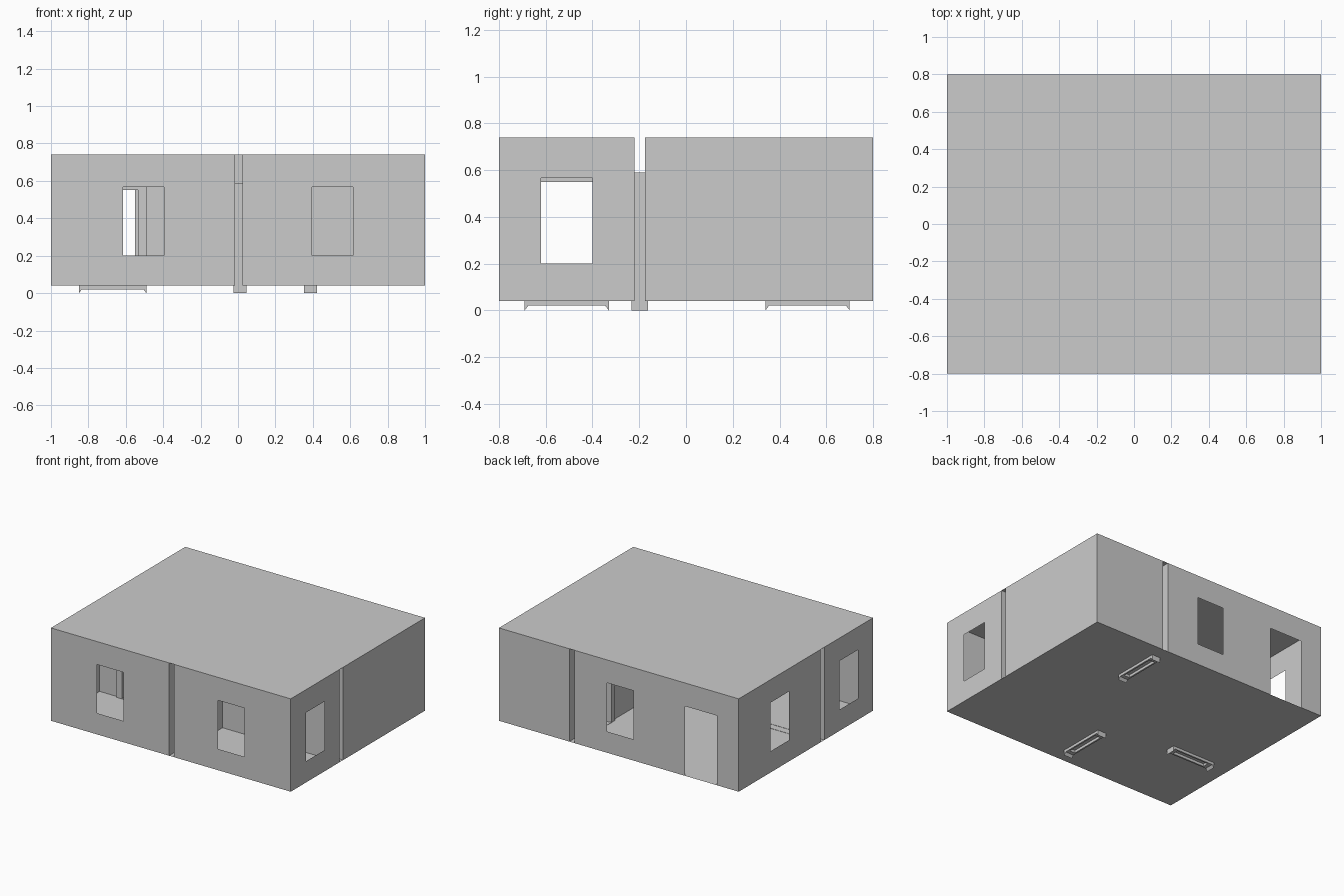
import bpy, bmesh

if "Cube" in bpy.data.objects:
    bpy.data.objects.remove(bpy.data.objects["Cube"])

Z0, Z1 = 0.04, 0.74          # floor and ceiling heights


def finish(name, bm):
    bmesh.ops.remove_doubles(bm, verts=bm.verts, dist=1e-5)
    me = bpy.data.meshes.new(name)
    bm.to_mesh(me)
    bm.free()
    ob = bpy.data.objects.new(name, me)
    bpy.context.collection.objects.link(ob)
    return ob


def point(axis, at, u, z):
    # axis is the direction in which the wall runs
    return (u, at, z) if axis == 'x' else (at, u, z)


def wall(bm, axis, at, a, b, holes, flip):
    # thin wall sheet, split at the openings, leaving the openings empty
    us = sorted({a, b, *[v for h in holes for v in h[:2]]})
    zs = sorted({Z0, Z1, *[v for h in holes for v in h[2:]]})
    for u0, u1 in zip(us, us[1:]):
        for z0, z1 in zip(zs, zs[1:]):
            um, zm = (u0 + u1) / 2, (z0 + z1) / 2
            if any(h[0] < um < h[1] and h[2] < zm < h[3] for h in holes):
                continue
            pts = [(u0, z0), (u1, z0), (u1, z1), (u0, z1)]
            vs = [bm.verts.new(point(axis, at, *p)) for p in pts]
            bm.faces.new(vs[::-1] if flip else vs)


def window(c):
    return (c - 0.11, c + 0.11, 0.20, 0.567)


def door(c, half=0.14, top=0.56):
    return (c - half, c + half, Z0, top)


def room(name, x0, x1, y0, y1, front=(), back=(), left=(), right=()):
    bm = bmesh.new()
    wall(bm, 'x', y0, x0, x1, front, False)
    wall(bm, 'x', y1, x0, x1, back, True)
    wall(bm, 'y', x0, y0, y1, left, True)
    wall(bm, 'y', x1, y0, y1, right, False)
    finish(name, bm)


def sheet(name, z, flip):
    bm = bmesh.new()
    vs = [bm.verts.new((x, y, z)) for x, y in ((-1, -.8), (1, -.8), (1, .8), (-1, .8))]
    bm.faces.new(vs[::-1] if flip else vs)
    finish(name, bm)


def prism(bm, axis, outline, v0, v1):
    # outline in (along, height), extruded across the wall gap
    vs = [bm.verts.new(point(axis, v0, *p)) for p in outline]
    f = bm.faces.new(vs)
    r = bmesh.ops.extrude_face_region(bm, geom=[f])
    d = v1 - v0
    bmesh.ops.translate(bm, vec=(0, d, 0) if axis == 'x' else (d, 0, 0),
                        verts=[g for g in r['geom'] if isinstance(g, bmesh.types.BMVert)])


def door_frame(name, axis, c, at):
    bm = bmesh.new()
    half = [(0.18, 0.59), (0.18, 0), (0.165, 0.02), (0.135, 0.02), (0.135, 0.55)]
    outline = [(c + u, z) for u, z in half] + [(c - u, z) for u, z in half[::-1]]
    prism(bm, axis, outline, at - 0.035, at + 0.035)
    # threshold rails under the floor
    rail = [(c - .165, .02), (c + .165, .02), (c + .165, .042), (c - .165, .042)]
    for v in (-0.035, 0.023):
        prism(bm, axis, rail, at + v, at + v + 0.012)
    bmesh.ops.recalc_face_normals(bm, faces=bm.faces)
    finish(name, bm)


# floor and roof sheets
sheet("floor", Z0, True)
sheet("roof", Z1, False)

# four rooms separated by narrow wall gaps
XA, XB = -0.015, 0.025       # gap between the front rooms
XC, XD = 0.368, 0.413        # gap between the back rooms
YF, YB = -0.22, -0.175       # gap between front and back rooms
room("front_left_room", -1, XA, -.8, YF, front=[window(-.505)], left=[window(-.51)],
     back=[door(-.67)], right=[door(-.51)])
room("front_right_room", XB, 1, -.8, YF, front=[window(.505)], right=[window(-.51)],
     left=[door(-.51)])
room("back_left_room", -1, XC, YB, .8, front=[door(-.67)], left=[window(.31)],
     right=[door(.52)], back=[window(-.012), door(-.685, .135, .565)])
room("back_right_room", XD, 1, YB, .8, left=[door(.52)])

# door frames spanning the gaps
door_frame("front_to_back_door_frame", 'x', -.67, (YF + YB) / 2)
door_frame("front_rooms_door_frame", 'y', -.51, 0.01)
door_frame("back_rooms_door_frame", 'y', .52, 0.388)
